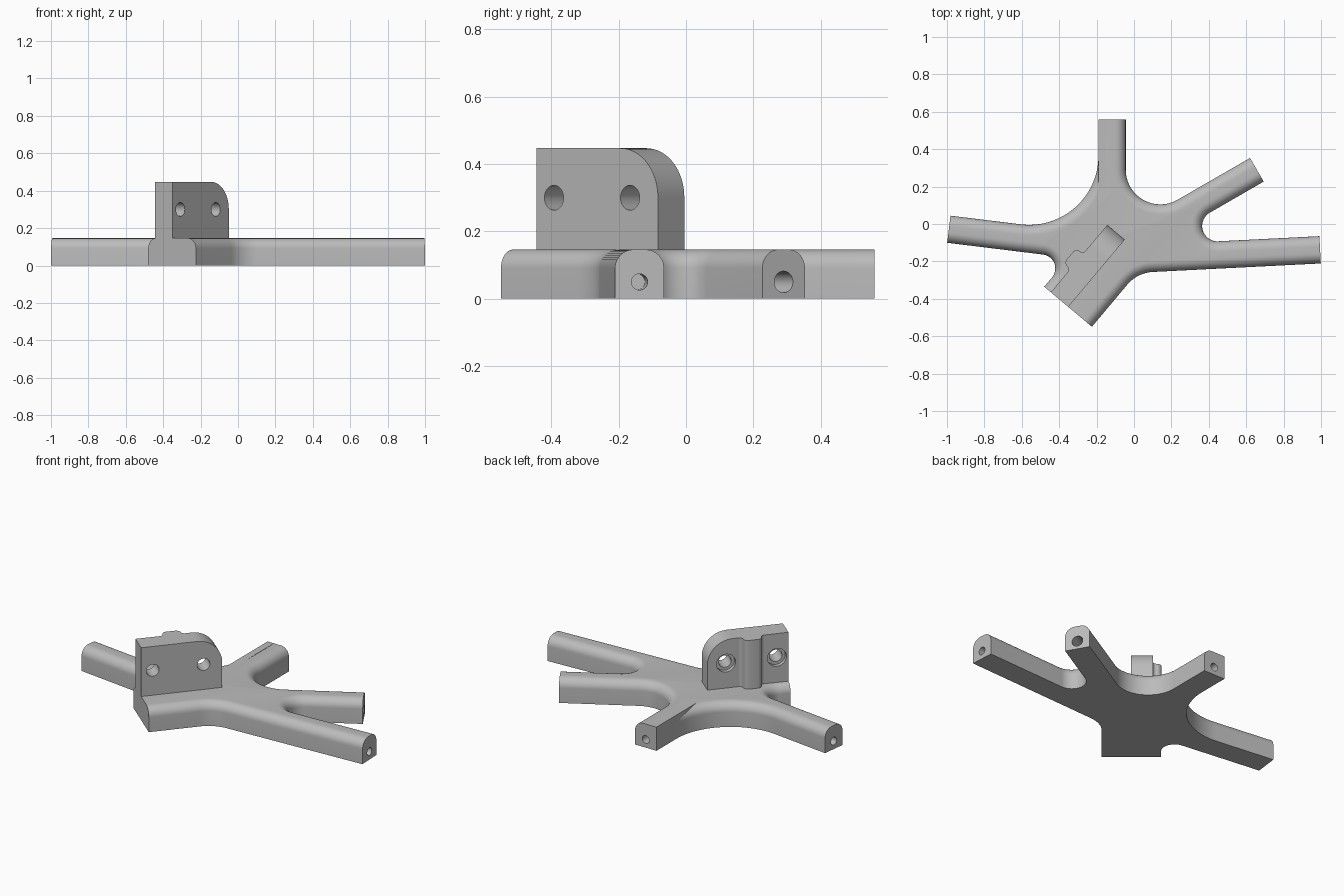
import bpy, bmesh, math
from mathutils import Vector, Matrix

if "Cube" in bpy.data.objects:
    bpy.data.objects.remove(bpy.data.objects["Cube"])

H, ROUND = 0.146, 0.055          # plate height and top edge radius
ARM_W, FOOT_W = 0.146, 0.333

grey = bpy.data.materials.new("plain_grey")
grey.use_nodes = True
grey.diffuse_color = (0.5, 0.5, 0.5, 1)
grey.node_tree.nodes["Principled BSDF"].inputs["Base Color"].default_value = (0.5, 0.5, 0.5, 1)


def finish(name, bm, matrix=Matrix()):
    bmesh.ops.recalc_face_normals(bm, faces=bm.faces)
    mesh = bpy.data.meshes.new(name)
    bm.to_mesh(mesh)
    bm.free()
    mesh.materials.append(grey)
    ob = bpy.data.objects.new(name, mesh)
    ob.matrix_world = matrix
    bpy.context.collection.objects.link(ob)
    return ob


def loft(name, rings, matrix=Matrix()):
    """Join equal rings of points with quads and cap both ends."""
    bm = bmesh.new()
    rows = [[bm.verts.new(p) for p in ring] for ring in rings]
    n = len(rows[0])
    for a, b in zip(rows, rows[1:]):
        for i in range(n):
            j = (i + 1) % n
            bm.faces.new((a[i], a[j], b[j], b[i]))
    bm.faces.new(rows[0][::-1])
    bm.faces.new(rows[-1])
    return finish(name, bm, matrix)


def drill(target, start, direction, radius, depth):
    """Cut a round hole, starting just outside the surface."""
    d = Vector(direction).normalized()
    bm = bmesh.new()
    bmesh.ops.create_cone(bm, cap_ends=True, segments=32, radius1=radius,
                          radius2=radius, depth=depth + 0.02)
    mid = Vector(start) + d * (depth - 0.02) / 2
    cutter = finish("hole_cutter", bm,
                    Matrix.Translation(mid) @ d.to_track_quat('Z', 'Y').to_matrix().to_4x4())
    cutter.hide_render = True
    mod = target.modifiers.new("hole", 'BOOLEAN')
    mod.operation, mod.solver, mod.object = 'DIFFERENCE', 'EXACT', cutter
    bpy.context.view_layer.objects.active = target
    bpy.ops.object.modifier_apply(modifier=mod.name)
    bpy.data.objects.remove(cutter)


def polar(deg):
    return Vector((math.cos(math.radians(deg)), math.sin(math.radians(deg))))


# Arms counter-clockwise: end centre, angle, width, fillet to next arm, hole radius
arms = [
    ((0.995, -0.138), 2.9, ARM_W, 0.082, 0.024),
    ((0.657, 0.290), 30, ARM_W, 0.185, 0.032),
    ((-0.117, 0.560), 90, ARM_W, 0.37, 0.024),
    ((-0.990, -0.028), 173, ARM_W, 0.075, 0.024),
    ((-0.3525, -0.4425), 230, FOOT_W, 0.19, 0),
]

# Outline points, each with the direction its top edge rounds inward
outline = []
for i, (end, ang, width, radius, _) in enumerate(arms):
    end2, ang2, width2 = arms[(i + 1) % len(arms)][:3]
    if ang2 < ang:
        ang2 += 360
    n1, n2 = polar(ang + 90), polar(ang2 + 90)
    end, end2 = Vector(end), Vector(end2)
    outline += [(end - n1 * width / 2, n1), (end + n1 * width / 2, -n1)]
    p = end + n1 * (width / 2 + radius)
    q = end2 - n2 * (width2 / 2 + radius)
    d1, d2 = polar(ang), polar(ang2)
    centre = p + d1 * ((q - p).cross(d2) / d1.cross(d2))
    a, b = ang + 270, ang2 + 90
    for k in range(25):
        d = polar(a + (b - a) * k / 24)
        outline.append((centre + d * radius, d))

steps = [(0, 0)] + [(ROUND * (1 - math.cos(t)), H - ROUND + ROUND * math.sin(t))
                    for t in (math.pi / 2 * k / 10 for k in range(11))]
plate = loft("arm_plate", [[(*(p + n * inset), z) for p, n in outline] for inset, z in steps])
for end, ang, _, _, hole in arms:
    if hole:
        drill(plate, (*end, 0.05), (*-polar(ang), 0), hole, 0.16)

# Square shoulder on the outer side of the back arm
corners = ((-0.19, 0.10), (-0.147, 0.10), (-0.147, 0.56), (-0.19, 0.56))
shoulder = loft("back_arm_shoulder", [[(x, y, z) for x, y in corners] for z in (0.04, H)])

# Bracket frame: X along the foot inward, Y toward its outer side, Z up
u, v = polar(50), polar(140)
origin = Vector(arms[4][0]) + v * FOOT_W / 2
frame = Matrix(((u.x, v.x, 0, origin.x), (u.y, v.y, 0, origin.y),
                (0, 0, 1, 0), (0, 0, 0, 1)))
BACK, FRONT, LENGTH, TOP, CORNER = -0.046, -0.168, 0.47, 0.447, 0.146

# Upright bracket with one rounded corner
profile = [(0, TOP), (0, 0.08), (LENGTH, 0.08)]
for k in range(17):
    d = polar(90 * k / 16) * CORNER
    profile.append((LENGTH - CORNER + d.x, TOP - CORNER + d.y))
bracket = loft("upright_bracket", [[(x, y, z) for x, z in profile] for y in (FRONT, BACK)], frame)
inward = -v
for hx in (0.067, 0.362):
    spot = (*(origin + u * hx + v * BACK), 0.30)
    drill(bracket, spot, (*inward, 0), 0.037, 0.16)
    drill(bracket, spot, (*inward, 0), 0.055, 0.025)

# Rounded rib down the back of the bracket, flared where it meets the face
MID, CREST, FLARE = 0.215, 0.045, 0.02
half = [(CREST + FLARE + 0.008, -0.01)]
for k in range(9):
    d = polar(270 - 90 * k / 8) * FLARE
    half.append((CREST + FLARE + 0.008 + d.x, FLARE + d.y))
for k in range(9):
    d = polar(80 * k / 8) * 0.028
    half.append((0.025 + d.x, 0.02 + d.y))
rib_outline = [(MID + x, BACK + y) for x, y in half]
rib_outline += [(MID - x, BACK + y) for x, y in reversed(half)]
rib = loft("bracket_rib", [[(x, y, z) for x, y in rib_outline] for z in (0.08, TOP)], frame)

# Smooth curved surfaces, keep hard edges
bpy.ops.object.select_all(action='DESELECT')
for ob in (plate, bracket, rib, shoulder):
    ob.select_set(True)
bpy.context.view_layer.objects.active = plate
bpy.ops.object.shade_smooth_by_angle(angle=math.radians(30))
